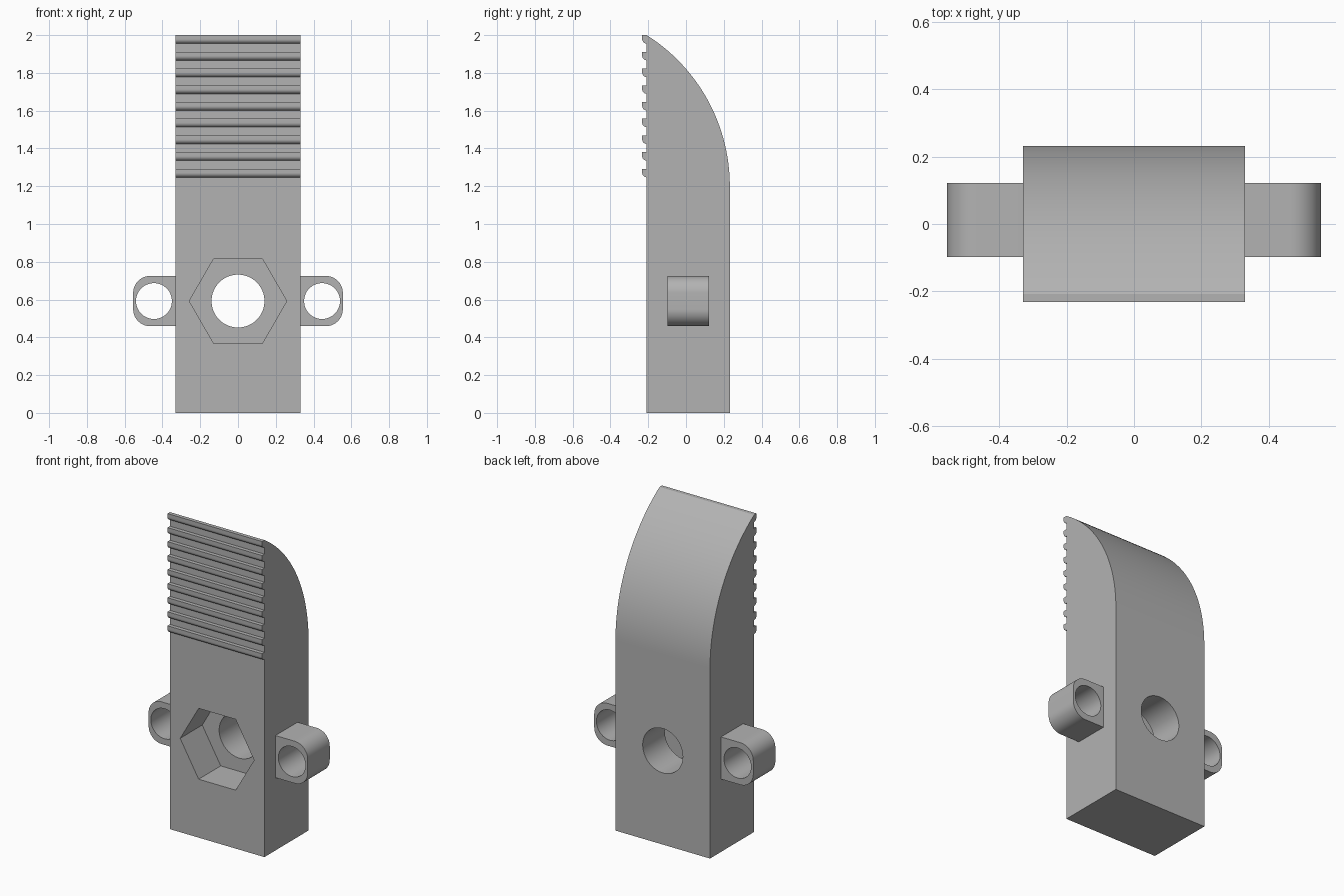
import bpy, bmesh, math
from mathutils import Vector

cube = bpy.data.objects.get("Cube")
if cube:
    bpy.data.objects.remove(cube, do_unlink=True)

grey = bpy.data.materials.new("plain grey")
grey.use_nodes = True
colour = (0.45, 0.45, 0.45, 1)
grey.diffuse_color = colour
grey.node_tree.nodes["Principled BSDF"].inputs["Base Color"].default_value = colour

HOLE_Z = 0.592


def arc(cx, cy, r, start, end, steps):
    """Points along a circular arc, angles in degrees."""
    angles = [math.radians(start + (end - start) * i / steps) for i in range(steps + 1)]
    return [(cx + r * math.cos(a), cy + r * math.sin(a)) for a in angles]


def prism(name, outline, axis, low, high):
    """Extrude an outline along x (outline in y, z) or along y (outline in x, z)."""
    def place(p, d):
        return (d, p[0], p[1]) if axis == "x" else (p[0], d, p[1])
    bm = bmesh.new()
    face = bm.faces.new([bm.verts.new(place(p, low)) for p in outline])
    result = bmesh.ops.extrude_face_region(bm, geom=[face])
    moved = [v for v in result["geom"] if isinstance(v, bmesh.types.BMVert)]
    bmesh.ops.translate(bm, verts=moved, vec=Vector(place((0, 0), high - low)))
    bmesh.ops.recalc_face_normals(bm, faces=bm.faces[:])
    mesh = bpy.data.meshes.new(name)
    bm.to_mesh(mesh)
    bm.free()
    mesh.materials.append(grey)
    obj = bpy.data.objects.new(name, mesh)
    bpy.context.collection.objects.link(obj)
    return obj


def bore(obj, x, z, radius, sides, low, high):
    """Cut a round or polygonal hole running front to back."""
    ring = arc(x, z, radius, 0, 360, sides)[:-1]
    cutter = prism("cutter", ring, "y", low, high)
    cutter.hide_render = True
    mod = obj.modifiers.new("bore", "BOOLEAN")
    mod.operation, mod.solver, mod.object = "DIFFERENCE", "EXACT", cutter
    bpy.context.view_layer.objects.active = obj
    bpy.ops.object.modifier_apply(modifier=mod.name)
    bpy.data.objects.remove(cutter, do_unlink=True)


def smooth(obj):
    bpy.ops.object.select_all(action="DESELECT")
    obj.select_set(True)
    bpy.context.view_layer.objects.active = obj
    bpy.ops.object.shade_smooth_by_angle(angle=math.radians(30))


# Body side profile: flat base, curved back, row of grip teeth on the front
front, back, tip = -0.208, 0.232, -0.232
shoulder, top = 1.2, 2.0
depth, rise = back - front, top - shoulder
radius = (depth ** 2 + rise ** 2) / (2 * depth)
sweep = math.degrees(math.asin(rise / radius))
profile = [(front, 0), (back, 0)] + arc(back - radius, shoulder, radius, 0, sweep, 40)

teeth, pitch, height = 9, 0.0885, 0.045
nose = front - tip
for i in range(teeth):
    z = top - i * pitch
    if i:
        profile.append((front, z))
    profile.append((tip, z))
    profile += arc(front, z - height + nose, nose, 180, 270, 8)

body = prism("body", profile, "x", -0.33, 0.33)

# Hexagonal nut pocket in front of a through hole
bore(body, 0, HOLE_Z, 0.14, 64, -0.5, 0.5)
bore(body, 0, HOLE_Z, 0.258, 6, -0.5, front + 0.22)
smooth(body)

# Rounded side lugs, each with a hole
half, corner, inner, outer = 0.133, 0.09, 0.33, 0.555
for side, name in ((1, "left_lug"), (-1, "right_lug")):
    outline = [(inner, HOLE_Z - half)]
    outline += arc(outer - corner, HOLE_Z - half + corner, corner, -90, 0, 12)
    outline += arc(outer - corner, HOLE_Z + half - corner, corner, 0, 90, 12)
    outline.append((inner, HOLE_Z + half))
    lug = prism(name, [(side * x, z) for x, z in outline], "y", -0.098, 0.122)
    bore(lug, side * 0.445, HOLE_Z, 0.095, 48, -0.5, 0.5)
    smooth(lug)
